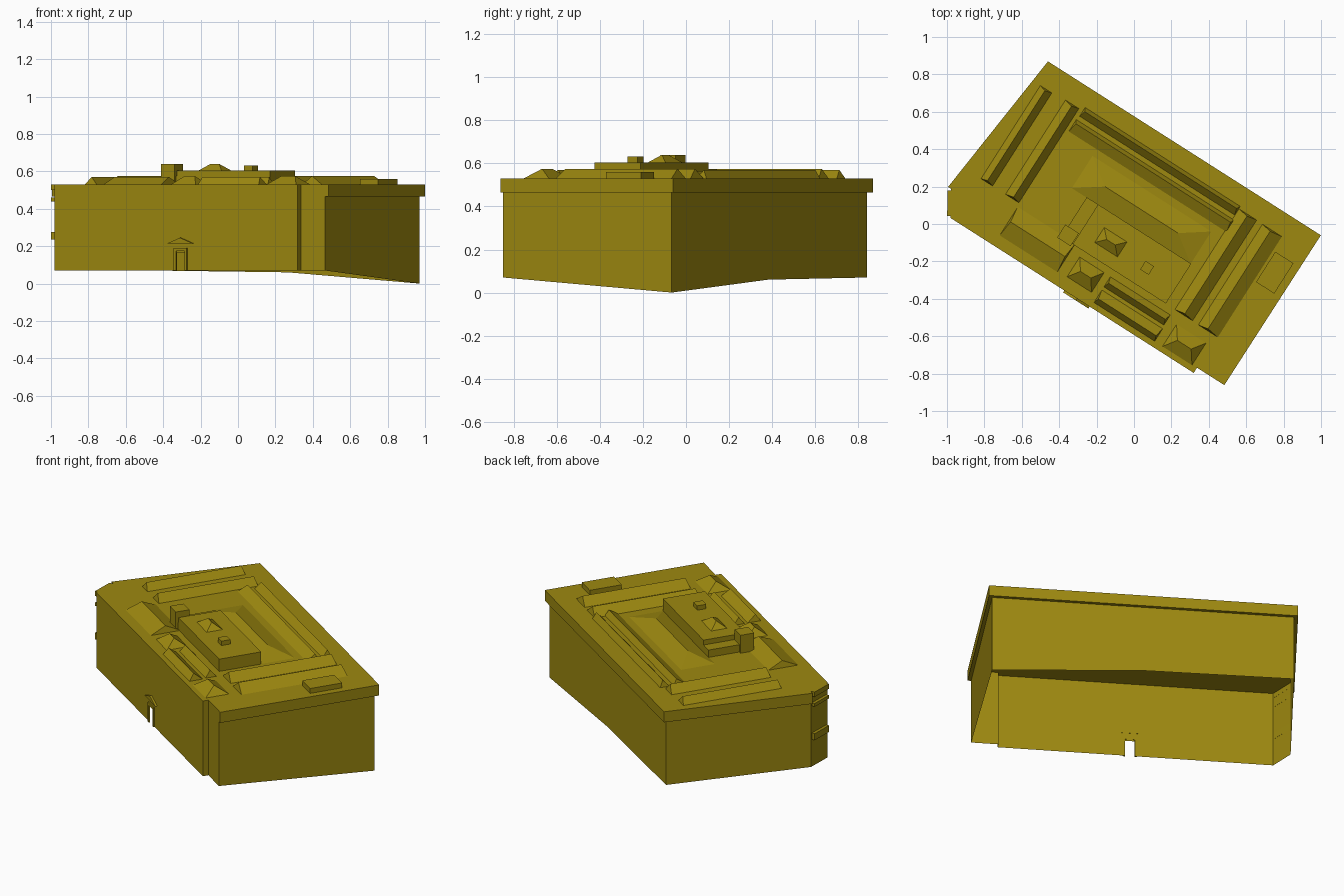
import bpy, bmesh, math

cube = bpy.data.objects.get("Cube")
if cube:
    bpy.data.objects.remove(cube, do_unlink=True)

# Single olive colour
olive = bpy.data.materials.new("olive")
olive.use_nodes = True
COLOUR = (0.34, 0.25, 0.005, 1)
olive.diffuse_color = COLOUR
bsdf = olive.node_tree.nodes["Principled BSDF"]
bsdf.inputs["Base Color"].default_value = COLOUR
bsdf.inputs["Roughness"].default_value = 0.9

ANGLE = math.radians(-32.5)
COS, SIN = math.cos(ANGLE), math.sin(ANGLE)
ROOF = 0.53


def place(u, v, z):
    """Building axes (u along the length, v across) to world."""
    return (u * COS - v * SIN, u * SIN + v * COS, z)


def build(name, points, faces):
    bm = bmesh.new()
    verts = [bm.verts.new(place(*p)) for p in points]
    for f in faces:
        bm.faces.new([verts[i] for i in f])
    bmesh.ops.remove_doubles(bm, verts=bm.verts[:], dist=0.0005)
    bmesh.ops.recalc_face_normals(bm, faces=bm.faces[:])
    mesh = bpy.data.meshes.new(name)
    bm.to_mesh(mesh)
    bm.free()
    mesh.materials.append(olive)
    obj = bpy.data.objects.new(name, mesh)
    bpy.context.collection.objects.link(obj)
    return obj


def rect(u0, u1, v0, v1, z):
    return [(u0, v0, z), (u1, v0, z), (u1, v1, z), (u0, v1, z)]


def frustum(name, base, top, z0, z1, bottom=False):
    """Four-sided solid; a collapsed top rectangle gives a ridge."""
    faces = [(i, (i + 1) % 4, (i + 1) % 4 + 4, i + 4) for i in range(4)]
    if top[0] != top[1] and top[2] != top[3]:
        faces.append((4, 5, 6, 7))
    if bottom:
        faces.append((3, 2, 1, 0))
    return build(name, rect(*base, z0) + rect(*top, z1), faces)


def box(name, base, z0, z1, bottom=False):
    return frustum(name, base, base, z0, z1, bottom)


def gable_u(name, u0, u1, v0, ridge, v1, top):
    """Gable roof running along the length, ends slightly hipped."""
    frustum(name, (u0, u1, v0, v1), (u0 + 0.01, u1 - 0.01, ridge, ridge), ROOF, top)


def gable_v(name, u0, ridge, u1, v0, v1, top):
    frustum(name, (u0, u1, v0, v1), (ridge, ridge, v0 + 0.01, v1 - 0.01), ROOF, top)


def hip(name, u0, u1, v0, v1, inset, z0, z1):
    mid = (v0 + v1) / 2
    frustum(name, (u0, u1, v0, v1), (u0 + inset, u1 - inset, mid, mid), z0, z1)


# Outer walls, open below, with sloping ground line and a doorway
DOOR, HALF = -0.043, 0.027
ground = [(-0.925, -0.367, 0.07), (-0.835, 0.466, 0.07), (0.02, 0.466, 0.06),
          (0.855, 0.466, 0.0), (0.85, -0.467, 0.07), (0.697, -0.467, 0.07),
          (0.697, -0.50, 0.07), (-0.845, -0.50, 0.07)]
n = len(ground)
points = ground + [(u, v, ROOF) for u, v, z in ground]
points += [(DOOR + s * HALF, -0.50, z) for s, z in ((1, 0.07), (1, 0.165), (-1, 0.165), (-1, 0.07))]
faces = [(i, (i + 1) % n, (i + 1) % n + n, i + n) for i in range(n) if i != 6]
faces.append((6, 16, 17, 18, 19, 7, 15, 14))
build("walls", points, faces)

# Flat roof with the cornice hanging from three sides
eaves = [(-0.945, -0.367), (-0.855, 0.486), (0.875, 0.486), (0.87, -0.467)]
inner = [ground[i][:2] for i in (0, 1, 3, 4)]
front = [(0.697, -0.467), (0.697, -0.50), (-0.845, -0.50), (-0.925, -0.367)]
build("flat_roof", [(u, v, ROOF) for u, v in eaves + front], [tuple(range(8))])
LIP = 0.465
points = [(u, v, z) for z in (ROOF, LIP) for u, v in eaves]
points += [(u, v, z) for z in (LIP, ROOF) for u, v in inner]
faces = [(i, i + 1, i + 5, i + 4) for i in range(3)]
faces += [(i + 4, i + 5, i + 9, i + 8) for i in range(3)]
faces += [(i, i + 4, i + 8, i + 12) for i in (0, 3)]
build("cornice", points, faces)

# Roofs over the two ends
gable_v("right_end_outer_roof", -0.82, -0.785, -0.747, -0.235, 0.355, 0.57)
gable_v("right_end_inner_roof", -0.665, -0.62, -0.58, -0.235, 0.362, 0.575)
gable_v("left_end_inner_roof", 0.43, 0.487, 0.542, -0.268, 0.37, 0.575)
gable_v("left_end_outer_roof", 0.58, 0.635, 0.703, -0.27, 0.368, 0.575)

# Long roofs along the back and front
gable_u("back_outer_roof", -0.555, 0.428, 0.33, 0.365, 0.385, 0.57)
gable_u("back_inner_roof", -0.56, 0.44, 0.23, 0.285, 0.305, 0.565)
gable_u("front_right_roof", -0.573, -0.208, -0.437, -0.345, -0.257, 0.57)
gable_u("front_left_inner_roof", 0.045, 0.425, -0.37, -0.34, -0.306, 0.57)
gable_u("front_left_outer_roof", 0.045, 0.43, -0.469, -0.44, -0.39, 0.57)

# Hipped pavilions
hip("hall_roof", -0.383, 0.37, -0.017, 0.188, 0.145, ROOF, 0.565)
hip("entrance_pavilion", -0.15, 0.005, -0.43, -0.305, 0.045, ROOF, 0.575)
hip("corner_pavilion", 0.48, 0.667, -0.47, -0.33, 0.05, ROOF, 0.575)

# Central raised block with rooftop structures
box("central_block", (-0.218, 0.372, -0.267, -0.015), ROOF, 0.605)
box("central_step", (-0.29, -0.218, -0.267, -0.015), ROOF, 0.575)
box("stair_tower", (-0.308, -0.222, -0.282, -0.2), ROOF, 0.64)
hip("skylight", -0.124, 0.02, -0.196, -0.101, 0.045, 0.605, 0.64)
box("vent_box", (0.158, 0.212, -0.187, -0.133), 0.605, 0.632)
box("plant_room", (0.717, 0.832, 0.089, 0.281), ROOF, 0.56)

# Door surround and pediment
for side, name in ((-1, "right"), (1, "left")):
    c = DOOR + side * 0.034
    box("door_jamb_" + name, (c - 0.007, c + 0.007, -0.508, -0.499), 0.07, 0.18, True)
box("door_lintel", (DOOR - 0.041, DOOR + 0.041, -0.508, -0.499), 0.175, 0.19, True)
frustum("door_pediment", (DOOR - 0.08, DOOR + 0.08, -0.512, -0.499),
        (DOOR, DOOR, -0.512, -0.499), 0.215, 0.245, True)

# Balconies on the angled corner
corner = [(-0.92, -0.375), (-0.85, -0.49)]
for name, z0, z1 in (("lower_balcony", 0.235, 0.275), ("upper_balcony", 0.44, 0.46),
                     ("corner_cornice", 0.5, ROOF)):
    out = [(u - 0.016, v - 0.01) for u, v in corner]
    ring = corner + out[::-1]
    pts = [(u, v, z) for z in (z0, z1) for u, v in ring]
    build(name, pts, [(0, 1, 2, 3), (4, 5, 6, 7)] +
          [(i, (i + 1) % 4, (i + 1) % 4 + 4, i + 4) for i in range(4)])
